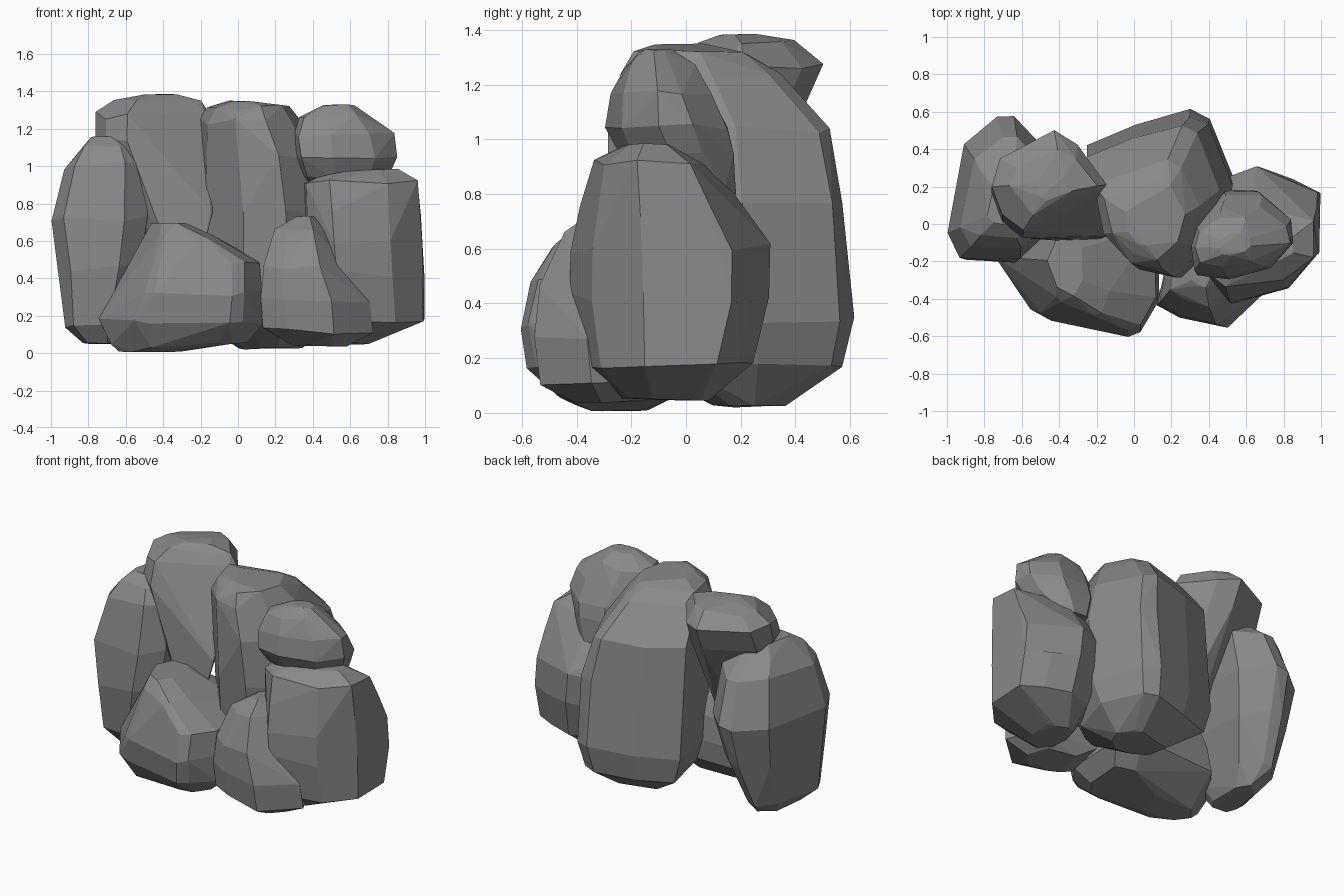
import bpy, bmesh, random

random.seed(11)

stone = bpy.data.materials.new("dark_stone")
stone.diffuse_color = (0.25, 0.25, 0.25, 1)


def boulder(name, plan, sections, jitter=0.007):
    """Faceted rock: one plan outline, refitted to each (z, x0, x1, y0, y1[, skew]) level, then hulled."""
    px, py = [p[0] for p in plan], [p[1] for p in plan]
    ax, bx, ay, by = min(px), max(px), min(py), max(py)
    bm = bmesh.new()
    last = len(sections) - 1
    for i, (z, x0, x1, y0, y1, *skew) in enumerate(sections):
        for x, y in plan:
            j = lambda s=1: random.uniform(-jitter, jitter) * s
            vx = x0 + (x - ax) / (bx - ax) * (x1 - x0)
            vy = y0 + (y - ay) / (by - ay) * (y1 - y0)
            if skew:
                vy += skew[0] * (vx - x0)
            vz = z + j(0.8) if i in (0, last) else z + j(3)
            bm.verts.new((vx + j(), vy + j(), vz))
    bmesh.ops.convex_hull(bm, input=bm.verts)
    bmesh.ops.delete(bm, geom=[v for v in bm.verts if not v.link_faces], context='VERTS')
    # merge nearly flat triangles into broad facets
    bmesh.ops.dissolve_limit(bm, angle_limit=0.1, verts=bm.verts, edges=bm.edges)
    bmesh.ops.recalc_face_normals(bm, faces=bm.faces)
    mesh = bpy.data.meshes.new(name)
    bm.to_mesh(mesh)
    bm.free()
    mesh.materials.append(stone)
    ob = bpy.data.objects.new(name, mesh)
    bpy.context.collection.objects.link(ob)
    return ob


# tall slab on the left
boulder("left_slab_rock",
        [(-1, -.05), (-.93, -.19), (-.62, -.2), (-.5, -.08), (-.5, .4),
         (-.65, .57), (-.74, .57), (-.91, .43)],
        [(.055, -.83, -.66, -.1, .25), (.15, -.92, -.62, -.17, .37),
         (.45, -.96, -.53, -.2, .5), (.72, -1, -.48, -.19, .57),
         (1.0, -.93, -.5, -.13, .46), (1.1, -.86, -.55, -.07, .34),
         (1.155, -.78, -.63, 0, .24)])

# upper left rock, front face leaning back and turning at the top
boulder("upper_left_rock",
        [(-.77, .2), (-.72, .05), (-.6, -.04), (-.17, .16), (-.14, .2),
         (-.3, .43), (-.43, .5), (-.73, .34)],
        [(.56, -.46, -.18, -.06, .16, -.4), (.76, -.52, -.13, -.03, .26, -.4),
         (1.13, -.76, -.13, -.07, .43), (1.27, -.76, -.14, -.03, .5),
         (1.345, -.66, -.2, .05, .4), (1.38, -.52, -.32, .12, .27)])

# big rock in the middle and back
boulder("centre_back_rock",
        [(-.27, .42), (-.2, 0), (.02, -.25), (.25, -.3), (.45, -.1),
         (.53, .23), (.4, .57), (.3, .62), (0, .53)],
        [(.025, 0, .34, .1, .36), (.16, -.2, .48, -.15, .57),
         (.34, -.25, .53, -.25, .615), (.75, -.26, .53, -.29, .575),
         (1.04, -.25, .46, -.28, .53), (1.24, -.22, .35, -.24, .34),
         (1.31, -.16, .27, -.19, .23), (1.345, -.05, .12, -.12, .12)])

# small rock on the upper right
boulder("upper_right_rock",
        [(.3, -.1), (.33, -.25), (.5, -.28), (.72, -.22), (.85, -.07),
         (.83, .05), (.68, .18), (.48, .18), (.33, .05)],
        [(.8, .45, .7, .02, .18), (.95, .34, .8, -.24, .17),
         (1.04, .31, .855, -.3, .15), (1.17, .3, .835, -.27, .09),
         (1.265, .33, .72, -.23, .03), (1.325, .46, .62, -.17, -.05)])

# large block on the lower right
boulder("right_block_rock",
        [(.36, -.25), (.5, -.42), (.82, -.34), (1, -.15), (1, .17),
         (.85, .25), (.65, .32), (.45, .25), (.34, .05)],
        [(.05, .5, .7, -.24, .08), (.17, .42, .99, -.38, .24),
         (.42, .38, .995, -.42, .31), (.6, .36, .98, -.42, .31),
         (.74, .35, .97, -.39, .22), (.91, .34, .965, -.34, .1),
         (.98, .5, .85, -.22, -.03)])

# broad rock at the front left
boulder("front_left_rock",
        [(-.74, -.18), (-.55, -.47), (-.48, -.51), (-.05, -.61), (.03, -.58),
         (.13, -.42), (.13, 0), (0, .1), (-.55, .08)],
        [(.01, -.64, -.3, -.35, -.13), (.05, -.68, .05, -.46, -.06),
         (.17, -.74, .13, -.58, .08), (.32, -.68, .13, -.61, .1),
         (.48, -.58, .11, -.57, .08), (.62, -.5, -.13, -.49, .02),
         (.69, -.46, -.28, -.38, -.08)])

# wedge-shaped rock at the front right
boulder("front_right_rock",
        [(.12, -.42), (.25, -.5), (.5, -.55), (.55, -.5), (.7, -.34),
         (.6, -.1), (.2, -.05)],
        [(.04, .3, .58, -.42, -.15), (.12, .13, .72, -.53, -.1),
         (.28, .12, .7, -.555, -.08), (.45, .13, .6, -.53, -.08),
         (.65, .2, .5, -.44, -.1), (.73, .31, .42, -.34, -.18)])
